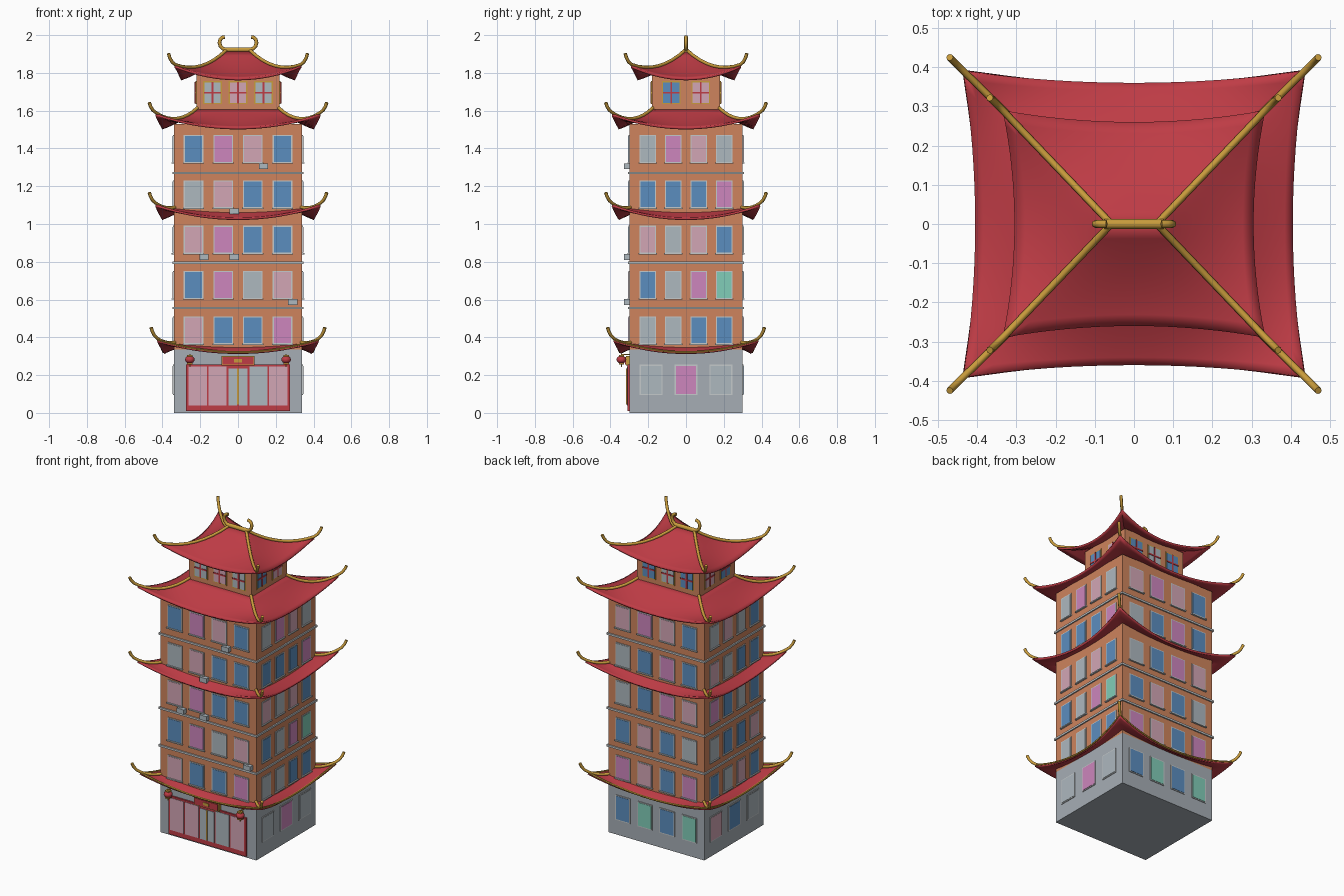
import bpy, bmesh, math
from mathutils import Vector, Matrix

if "Cube" in bpy.data.objects:
    bpy.data.objects.remove(bpy.data.objects["Cube"])

COLOURS = {
    "red": (0.52, 0.045, 0.06), "orange": (0.62, 0.23, 0.11), "gold": (0.58, 0.33, 0.045),
    "concrete": (0.38, 0.42, 0.46), "frame_grey": (0.56, 0.59, 0.60), "blue": (0.105, 0.27, 0.52),
    "magenta": (0.61, 0.24, 0.51), "pale_pink": (0.65, 0.38, 0.46), "glass_grey": (0.42, 0.48, 0.52),
    "teal": (0.22, 0.61, 0.48)}
MATS = {}
for n, c in COLOURS.items():
    MATS[n] = bpy.data.materials.new(n)
    MATS[n].diffuse_color = (*c, 1)
GLASS = {"B": "blue", "M": "magenta", "P": "pale_pink", "G": "glass_grey", "T": "teal"}
parts = {}          # (name, material) -> bmesh


def part(name, mat):
    return parts.setdefault((name, mat), bmesh.new())


def box(name, mat, x0, x1, y0, y1, z0, z1, side=0):
    """Box, turned by side * 90 degrees about z."""
    m = (Matrix.Rotation(side * math.pi / 2, 4, 'Z')
         @ Matrix.Translation(((x0 + x1) / 2, (y0 + y1) / 2, (z0 + z1) / 2))
         @ Matrix.Diagonal((x1 - x0, y1 - y0, z1 - z0, 1)))
    bmesh.ops.create_cube(part(name, mat), size=1, matrix=m)


def wall_box(name, mat, side, d, u, z, w, h, out):
    """Plate standing out of the wall at distance d."""
    box(name, mat, u - w / 2, u + w / 2, -d - out, -d + 0.01, z - h / 2, z + h / 2, side)


def window(side, d, u, z, w, h, code, frame="frame_grey", sill=True):
    wall_box("window_frames_" + frame, frame, side, d, u, z, w, h, 0.004)
    wall_box("panes_" + GLASS[code], GLASS[code], side, d, u, z, w - 0.012, h - 0.012, 0.006)
    if sill:
        wall_box("window_sills", "frame_grey", side, d, u, z - h / 2, w + 0.008, 0.007, 0.011)


def finish(bm, name, mat, smooth=None):
    me = bpy.data.meshes.new(name)
    bm.to_mesh(me)
    bm.free()
    ob = bpy.data.objects.new(name, me)
    bpy.context.collection.objects.link(ob)
    me.materials.append(MATS[mat])
    if smooth:
        bpy.ops.object.select_all(action='DESELECT')
        bpy.context.view_layer.objects.active = ob
        ob.select_set(True)
        bpy.ops.object.shade_smooth_by_angle(angle=math.radians(smooth))
    return ob


def tube(name, mat, pts, r, sides=8):
    """Round bar along a path."""
    bm = bmesh.new()
    pts = [Vector(p) for p in pts]
    rings = []
    for i, p in enumerate(pts):
        t = (pts[min(i + 1, len(pts) - 1)] - pts[max(i - 1, 0)]).normalized()
        a = t.cross(Vector((0, 0, 1)) if abs(t.z) < 0.95 else Vector((0, 1, 0)))
        if name.startswith("ridge_horn"):
            a = Vector((0, 1, 0))
        a.normalize()
        b = t.cross(a)
        rings.append([bm.verts.new(p + r * (math.cos(k * math.tau / sides) * a + math.sin(k * math.tau / sides) * b))
                      for k in range(sides)])
    for q, s in zip(rings, rings[1:]):
        for k in range(sides):
            bm.faces.new((q[k], q[(k + 1) % sides], s[(k + 1) % sides], s[k]))
    bm.faces.new(rings[0])
    bm.faces.new(rings[-1])
    bmesh.ops.recalc_face_normals(bm, faces=bm.faces)
    return finish(bm, name, mat, 50)


def roof(name, inner, outer, z_in, z_mid, z_out, hip_mid, tip, inset=0.03, trim=False):
    """Curved hip roof. z_in, z_mid, z_out are (middle of side, hip) heights."""
    def bez(a, m, b, t):          # quadratic passing through m at t = 0.5
        c = 2 * m - (a + b) / 2
        return (1 - t) ** 2 * a + 2 * t * (1 - t) * c + t * t * b

    def point(side, u, t):
        hx = inner[0] + (outer[0] - inner[0]) * t
        hy = inner[1] + (outer[1] - inner[1]) * t
        zm = bez(z_in[0], z_mid, z_out[0], t)
        zh = bez(z_in[1], hip_mid, z_out[1], t)
        z = zm + (zh - zm) * abs(u) ** 2.0
        k = inset * t * t * (1 - u * u)
        if side % 2 == 0:
            x, y = u * hx, -(hy - k)
        else:
            x, y = hx - k, u * hy
        s = 1 if side < 2 else -1
        return Vector((x * s, y * s, z))
    bm = bmesh.new()
    nu, nt = 16, 8
    for side in range(4):
        g = [[bm.verts.new(point(side, -1 + 2 * i / nu, j / nt)) for i in range(nu + 1)] for j in range(nt + 1)]
        for j in range(nt):
            for i in range(nu):
                bm.faces.new((g[j + 1][i], g[j + 1][i + 1], g[j][i + 1], g[j][i]))
    bmesh.ops.remove_doubles(bm, verts=bm.verts, dist=1e-5)
    bmesh.ops.dissolve_degenerate(bm, edges=bm.edges, dist=1e-5)
    ob = finish(bm, name, "red", 35)
    sol = ob.modifiers.new("thickness", 'SOLIDIFY')
    sol.thickness = 0.012
    sol.offset = -1
    # gilded hip bars with raised tips
    for sx in (-1, 1):
        for sy in (-1, 1):
            path = []
            for j in range(nt + 1):
                p = point(1, 1, j / nt)
                path.append((p.x * sx, p.y * sy, p.z + 0.005))
            dx, dy, dz = tip[0] - outer[0], tip[1] - outer[1], tip[2] - z_out[1]
            for f, h in ((0.45, 0.3), (0.8, 0.65), (1.0, 1.0)):
                path.append(((outer[0] + dx * f) * sx, (outer[1] + dy * f) * sy, z_out[1] + dz * h))
            tube(name + "_hip_bar", "gold", path, 0.009)
    if trim:                      # light bar along the eaves
        for side in range(4):
            tube(name + "_eave_bar", "gold", [point(side, -1 + i / 8, 1) for i in range(17)], 0.006, 6)


# Walls
DX, DY = 0.34, 0.30
box("ground_floor", "concrete", -DX, DX, -DY, DY, 0, 0.335)
box("tower_walls", "orange", -DX, DX, -DY, DY, 0.335, 1.53)
box("pavilion_walls", "orange", -0.22, 0.22, -0.18, 0.18, 1.53, 1.80)
for z in (0.555, 0.795, 1.27):
    box("string_courses", "frame_grey", -DX - 0.008, DX + 0.008, -DY - 0.008, DY + 0.008, z - 0.006, z + 0.006)

# Tower windows: rows from the lowest to the highest, for front, right, back, left
ROWS = [("PBBM", "BMGP", "PMBB", "GPBB", "BMPB"),
        ("GGBB", "BGMT", "PGPB", "BBBM", "GMPG"),
        ("MPBM", "BPBG", "GBMP", "GBMB", "PMPB"),
        ("BGPB", "GBBP", "MBGB", "PGBB", "GPGB")]
for side, rows in enumerate(ROWS):
    d = DX if side % 2 else DY
    step, w = (0.135, 0.088) if side % 2 else (0.157, 0.104)
    for r, row in enumerate(rows):
        for c, code in enumerate(row):
            window(side, d, (c - 1.5) * step, 0.437 + 0.24 * r, w, 0.148, code)

# Ground floor windows
for side, codes, step in ((1, "GMG", 0.185), (2, "BTBT", 0.157), (3, "PBG", 0.185)):
    d = DX if side % 2 else DY
    for c, code in enumerate(codes):
        window(side, d, (c - (len(codes) - 1) / 2) * step, 0.175, 0.12 if side % 2 else 0.105, 0.16, code, sill=False)

# Pavilion windows with gilded frames and red glazing bars
for side, codes in enumerate(("GPG", "BP", "BGB", "PB")):
    d = 0.22 if side % 2 else 0.18
    step = 0.157 if side % 2 else 0.135
    for c, code in enumerate(codes):
        u = (c - (len(codes) - 1) / 2) * step
        window(side, d, u, 1.695, 0.098, 0.122, code, "gold", False)
        wall_box("glazing_bars", "red", side, d, u, 1.695, 0.009, 0.112, 0.009)
        wall_box("glazing_bars", "red", side, d, u, 1.695, 0.088, 0.009, 0.009)

# Shop front: red surround, panes, door
wall_box("shop_front", "red", 0, DY, 0, 0.133, 0.55, 0.246, 0.010)
for u, w, z0, z1, code in ((-0.213, 0.096, 0.04, 0.245, "P"), (-0.108, 0.096, 0.04, 0.245, "P"),
                           (-0.027, 0.046, 0.04, 0.235, "G"), (0.027, 0.046, 0.04, 0.235, "G"),
                           (0.108, 0.096, 0.04, 0.245, "G"), (0.213, 0.096, 0.04, 0.245, "P")):
    wall_box("panes_" + GLASS[code], GLASS[code], 0, DY, u, (z0 + z1) / 2, w, z1 - z0, 0.013)
wall_box("door_handle_bar", "gold", 0, DY, 0, 0.14, 0.008, 0.19, 0.017)

# Plain sign board and hanging lanterns
wall_box("sign_border", "gold", 0, DY, 0, 0.276, 0.176, 0.052, 0.018)
wall_box("sign_board", "red", 0, DY, 0, 0.276, 0.162, 0.040, 0.022)
wall_box("sign_ornament", "gold", 0, DY, 0, 0.276, 0.04, 0.018, 0.025)
for s in (-1, 1):
    bm = bmesh.new()
    bmesh.ops.create_uvsphere(bm, u_segments=14, v_segments=8, radius=0.026,
                              matrix=Matrix.Translation((s * 0.255, -0.342, 0.282)) @ Matrix.Diagonal((1, 1, 0.8, 1)))
    finish(bm, "lantern", "red", 50)
    for z in (0.261, 0.303):
        box("lantern_caps", "gold", s * 0.255 - 0.014, s * 0.255 + 0.014, -0.356, -0.328, z - 0.004, z + 0.004)
    box("lantern_arms", "gold", s * 0.255 - 0.003, s * 0.255 + 0.003, -0.345, -0.29, 0.306, 0.312)
    box("lantern_tassels", "gold", s * 0.255 - 0.003, s * 0.255 + 0.003, -0.345, -0.339, 0.243, 0.26)

# Air conditioning units
for x, z in ((0.135, 1.305), (-0.02, 1.067), (-0.18, 0.825), (-0.02, 0.825), (0.29, 0.587)):
    wall_box("cooling_units", "glass_grey", 0, DY, x, z, 0.05, 0.03, 0.027)

for (name, mat), bm in parts.items():
    finish(bm, name, mat)

# Roofs, from the lowest up
roof("lower_roof", (0.33, 0.29), (0.425, 0.38), (0.35, 0.37), 0.335, (0.322, 0.388), 0.368, (0.46, 0.415, 0.452), trim=True)
roof("middle_roof", (0.33, 0.29), (0.435, 0.39), (1.065, 1.085), 1.045, (1.032, 1.105), 1.082, (0.47, 0.425, 1.167))
roof("upper_roof", (0.215, 0.175), (0.435, 0.39), (1.61, 1.61), 1.55, (1.512, 1.585), 1.553, (0.47, 0.425, 1.643))
roof("top_roof", (0.06, 0.002), (0.335, 0.29), (1.918, 1.918), 1.825, (1.772, 1.84), 1.832, (0.368, 0.322, 1.903))

# Top ridge bar with curled ends
tube("ridge_bar", "gold", [(-0.075, 0, 1.923), (0.075, 0, 1.923)], 0.013, 10)
for s in (-1, 1):
    tube("ridge_horn", "gold", [(s * x, 0, z) for x, z in ((0.06, 1.923), (0.08, 1.928), (0.093, 1.942), (0.098, 1.96),
                                                           (0.094, 1.977), (0.084, 1.987), (0.07, 1.990))], 0.010)

for m in bpy.data.materials:
    if m.users and not m.is_grease_pencil:
        m.use_nodes = True
        m.node_tree.nodes["Principled BSDF"].inputs["Base Color"].default_value = m.diffuse_color
